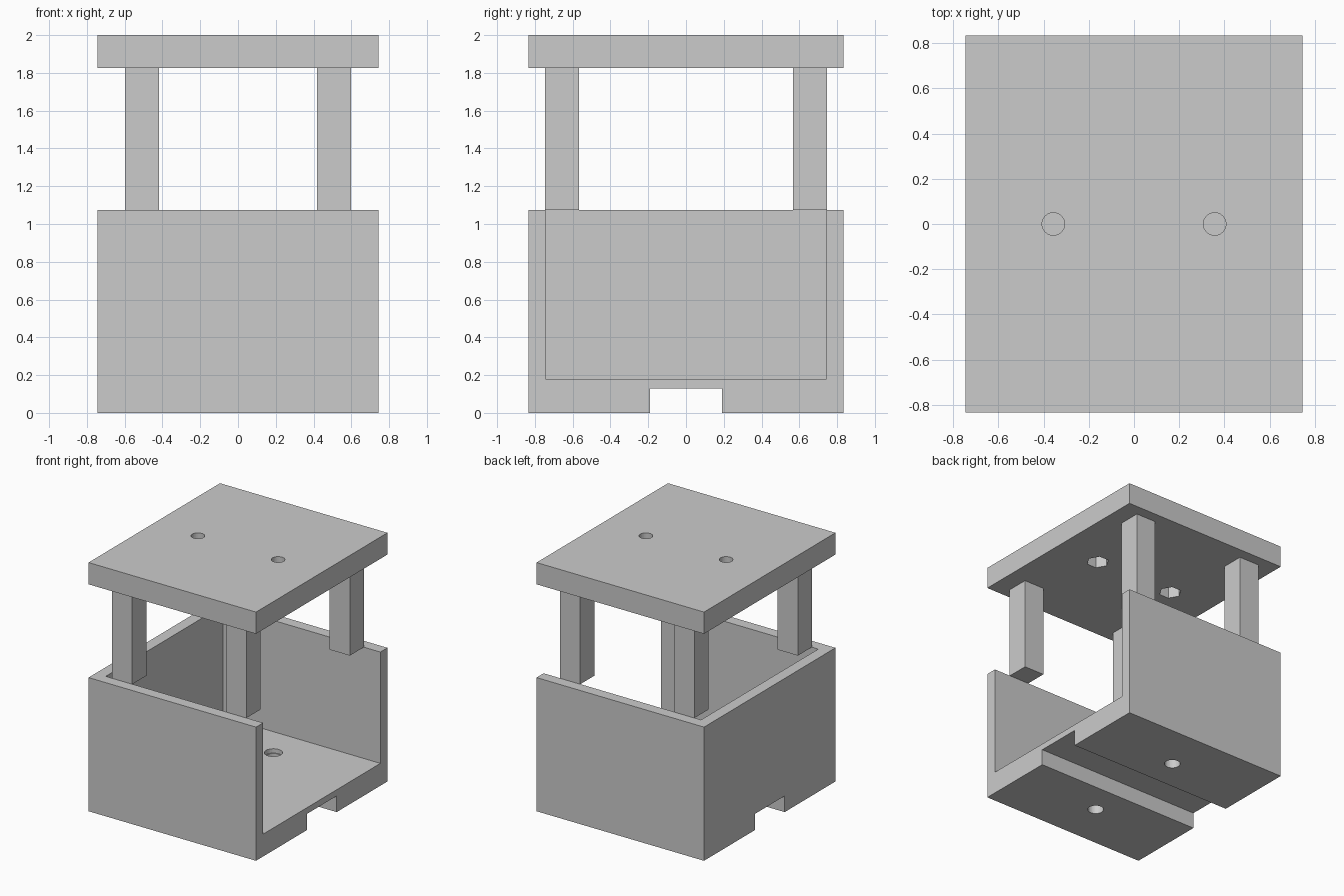
import bpy
import bmesh
from math import pi
from mathutils import Matrix, Vector

default = bpy.data.objects.get("Cube")
if default:
    bpy.data.objects.remove(default, do_unlink=True)

grey = bpy.data.materials.new("plain grey")
grey.use_nodes = True
grey.diffuse_color = (0.6, 0.6, 0.6, 1)
grey.node_tree.nodes["Principled BSDF"].inputs["Base Color"].default_value = (0.6, 0.6, 0.6, 1)

W, D = 0.745, 0.835       # half width and half depth
WALL, FLOOR, RIM = 0.09, 0.18, 1.075
LID_BOTTOM, LID_TOP = 1.825, 2.0


def finish(name, bm):
    mesh = bpy.data.meshes.new(name)
    bm.to_mesh(mesh)
    bm.free()
    mesh.materials.append(grey)
    obj = bpy.data.objects.new(name, mesh)
    bpy.context.collection.objects.link(obj)
    return obj


def box(name, low, high):
    low, high = Vector(low), Vector(high)
    bm = bmesh.new()
    matrix = Matrix.Translation((low + high) / 2) @ Matrix.Diagonal((*(high - low), 1))
    bmesh.ops.create_cube(bm, size=1, matrix=matrix)
    return finish(name, bm)


def prism(name, x, y, z0, z1, radius, sides, turn=0):
    bm = bmesh.new()
    matrix = Matrix.Translation((x, y, (z0 + z1) / 2)) @ Matrix.Rotation(turn, 4, "Z")
    bmesh.ops.create_cone(bm, cap_ends=True, segments=sides, radius1=radius,
                          radius2=radius, depth=z1 - z0, matrix=matrix)
    return finish(name, bm)


def cut(obj, cutters):
    for cutter in cutters:
        cutter.hide_render = True
        mod = obj.modifiers.new("cut", "BOOLEAN")
        mod.operation, mod.solver, mod.object = "DIFFERENCE", "EXACT", cutter
        graph = bpy.context.evaluated_depsgraph_get()
        mesh = bpy.data.meshes.new_from_object(obj.evaluated_get(graph))
        obj.modifiers.clear()
        obj.data = mesh
        bpy.data.objects.remove(cutter, do_unlink=True)


# Tray: open on one side, with a channel underneath and two screw holes
tray = box("tray", (-W, -D, 0), (W, D, RIM))
cutters = [
    box("cavity", (-W + WALL, -D + WALL, FLOOR), (W + 1, D - WALL, RIM + 1)),
    box("channel", (-W - 1, -0.19, -1), (W + 1, 0.19, 0.13)),
]
for side in (-1, 1):
    cutters.append(prism("screw_hole", 0, side * 0.45, -0.1, FLOOR + 0.1, 0.06, 32))
    cutters.append(prism("screw_seat", 0, side * 0.45, FLOOR - 0.035, FLOOR + 0.1, 0.067, 32))
cut(tray, cutters)

# Lid: round holes on top that open into six-sided nut pockets below
lid = box("lid", (-W, -D, LID_BOTTOM), (W, D, LID_TOP))
cutters = []
for side in (-1, 1):
    cutters.append(prism("bolt_hole", side * 0.357, 0, LID_BOTTOM - 0.1, LID_TOP + 0.1, 0.05, 32))
    cutters.append(prism("nut_pocket", side * 0.357, 0, LID_BOTTOM - 0.1, LID_TOP - 0.06,
                         0.085, 6, pi / 6))
cut(lid, cutters)

# Four square legs hanging from the lid down to the tray rim
for sx, x_name in ((-1, "right"), (1, "left")):
    for sy, y_name in ((-1, "front"), (1, "back")):
        x, y = sx * 0.508, sy * 0.657
        box(f"{y_name}_{x_name}_leg", (x - 0.09, y - 0.09, RIM), (x + 0.09, y + 0.09, LID_BOTTOM))
